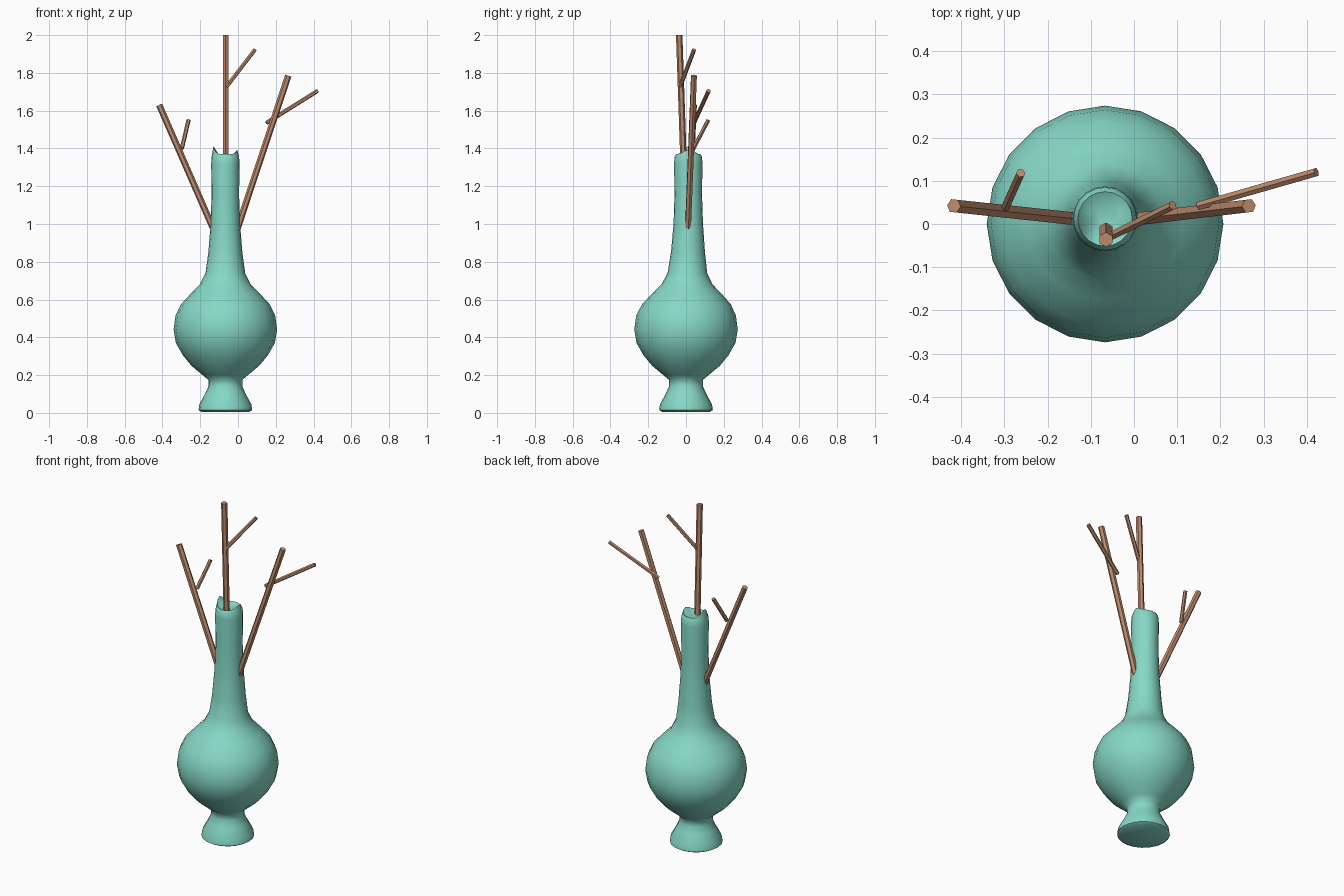
import bpy, bmesh, math
from mathutils import Vector

if "Cube" in bpy.data.objects:
    bpy.data.objects.remove(bpy.data.objects["Cube"])

def material(name, rgb):
    m = bpy.data.materials.new(name)
    m.diffuse_color = (*rgb, 1)
    m.use_nodes = True
    m.node_tree.nodes["Principled BSDF"].inputs["Base Color"].default_value = m.diffuse_color
    return m

TEAL = material("teal glaze", (0.24, 0.69, 0.57))
BROWN = material("brown wood", (0.52, 0.26, 0.15))

def finish(bm, name, mat, angle):
    bmesh.ops.recalc_face_normals(bm, faces=bm.faces)
    me = bpy.data.meshes.new(name)
    bm.to_mesh(me)
    bm.free()
    me.materials.append(mat)
    ob = bpy.data.objects.new(name, me)
    bpy.context.collection.objects.link(ob)
    bpy.ops.object.select_all(action='DESELECT')
    ob.select_set(True)
    bpy.context.view_layer.objects.active = ob
    bpy.ops.object.shade_smooth_by_angle(angle=math.radians(angle))
    return ob

# Vase: lathed profile (radius, height), neck leaning slightly back
SIDES = 20
CX = -0.067
profile = [(0.125, 0.005), (0.142, 0.015), (0.138, 0.045), (0.108, 0.10),
           (0.09, 0.14), (0.09, 0.175), (0.12, 0.20), (0.18, 0.25),
           (0.225, 0.305), (0.262, 0.37), (0.274, 0.44), (0.264, 0.515),
           (0.235, 0.575), (0.18, 0.635), (0.135, 0.68), (0.105, 0.74),
           (0.09, 0.85), (0.078, 1.0), (0.073, 1.15), (0.075, 1.32),
           (0.073, 1.355), (0.063, 1.37), (0.035, 1.355)]
bm = bmesh.new()
rings = []
for i, (r, z) in enumerate(profile):
    ring = []
    cy = 0.012 * min(1, max(0, (z - 0.5) / 0.4))
    for k in range(SIDES):
        a = 2 * math.pi * k / SIDES
        # uneven lip: a tall peak on the left, a lower one on the right
        lip = 0
        if r < 0.07:
            lip = 0.042 * max(0, -math.cos(a)) ** 6 + 0.022 * max(0, math.cos(a)) ** 6
            lip *= 1 if i == len(profile) - 2 else 0.3
        ring.append(bm.verts.new((CX + r * math.cos(a), cy + r * math.sin(a), z + lip)))
    rings.append(ring)
for lo, hi in zip(rings, rings[1:]):
    for k in range(SIDES):
        n = (k + 1) % SIDES
        bm.faces.new((lo[k], lo[n], hi[n], hi[k]))
bm.faces.new(rings[0][::-1])
bm.faces.new(rings[-1])
finish(bm, "vase", TEAL, 60)

# Branches: straight faceted sticks between two points
def stick(name, start, end, radius, sides=6):
    a, b = Vector(start), Vector(end)
    d = b - a
    bm = bmesh.new()
    bmesh.ops.create_cone(bm, cap_ends=True, segments=sides, radius1=radius,
                          radius2=radius, depth=d.length)
    bm.transform(d.to_track_quat('Z', 'Y').to_matrix().to_4x4())
    bmesh.ops.translate(bm, verts=bm.verts, vec=(a + b) / 2)
    finish(bm, name, BROWN, 30)

stick("centre_branch", (-0.065, -0.012, 1.30), (-0.065, -0.036, 2.0), 0.017)
stick("left_branch", (-0.118, 0.010, 0.945), (-0.417, 0.042, 1.63), 0.017)
stick("right_branch", (-0.008, 0.010, 0.96), (0.266, 0.042, 1.785), 0.017)
stick("centre_twig", (-0.062, -0.032, 1.725), (0.09, 0.043, 1.923), 0.011)
stick("left_twig", (-0.297, 0.040, 1.40), (-0.262, 0.118, 1.55), 0.011)
stick("right_twig", (0.15, 0.042, 1.535), (0.422, 0.12, 1.705), 0.011)
